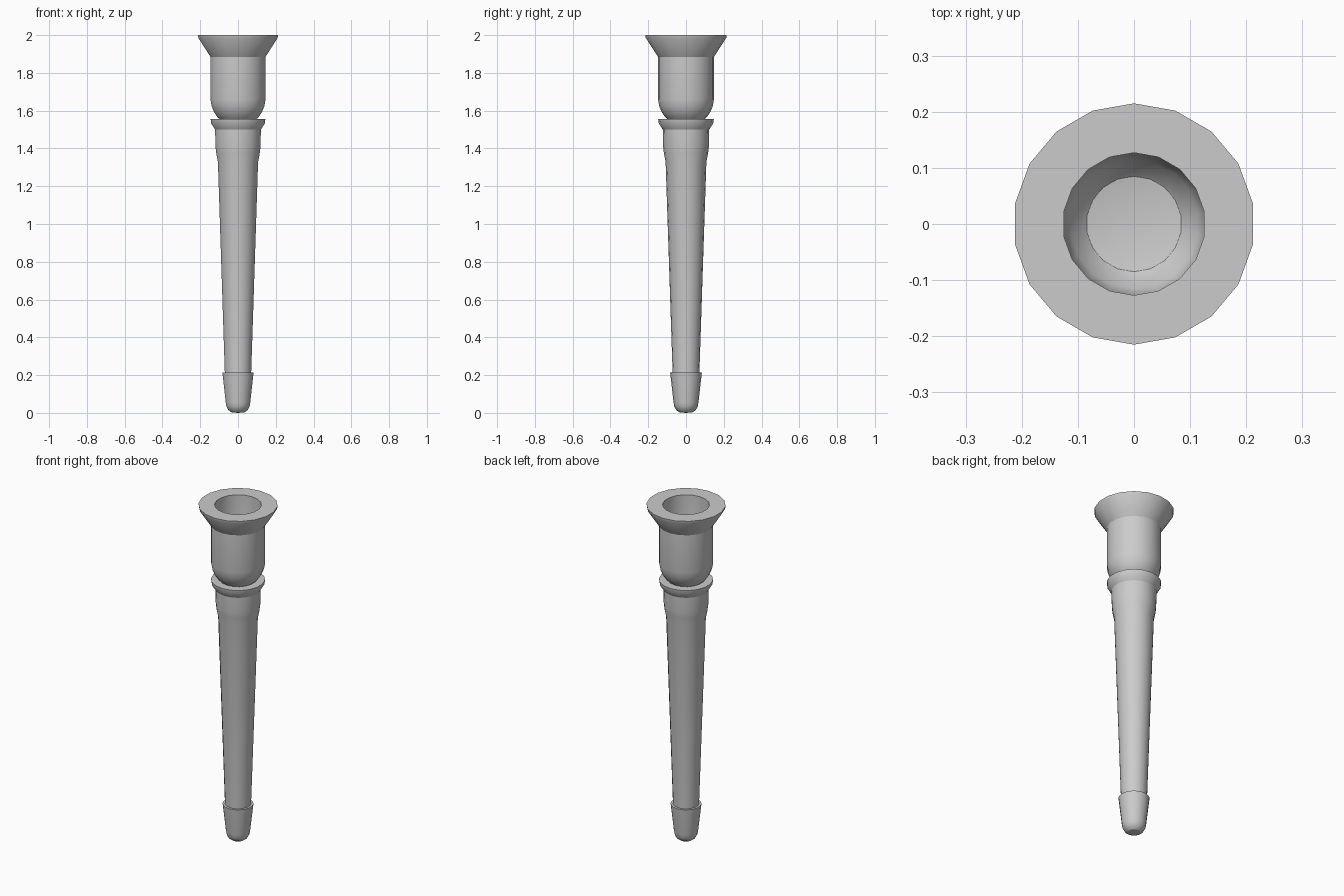
import bpy, bmesh, math

if "Cube" in bpy.data.objects:
    bpy.data.objects.remove(bpy.data.objects["Cube"])

SIDES = 18


def lathe(name, profile, smooth_angle=30):
    """Spin an (r, z) profile around z; zero radius makes a pole."""
    bm = bmesh.new()
    rings = []
    for r, z in profile:
        if r == 0:
            rings.append([bm.verts.new((0, 0, z))] * SIDES)
        else:
            angles = [math.pi / 2 + 2 * math.pi * i / SIDES for i in range(SIDES)]
            rings.append([bm.verts.new((r * math.cos(a), r * math.sin(a), z)) for a in angles])
    for low, high in zip(rings, rings[1:]):
        for i in range(SIDES):
            j = (i + 1) % SIDES
            corners = dict.fromkeys((low[i], low[j], high[j], high[i]))
            bm.faces.new(list(corners))
    bmesh.ops.recalc_face_normals(bm, faces=bm.faces)
    mesh = bpy.data.meshes.new(name)
    bm.to_mesh(mesh)
    bm.free()
    obj = bpy.data.objects.new(name, mesh)
    bpy.context.collection.objects.link(obj)
    bpy.ops.object.select_all(action='DESELECT')
    obj.select_set(True)
    bpy.context.view_layer.objects.active = obj
    bpy.ops.object.shade_smooth_by_angle(angle=math.radians(smooth_angle))
    return obj


# Tapered stem with rounded, stepped tip and flared collar
lathe("stem", [
    (0, 0), (0.035, 0.003), (0.052, 0.015), (0.062, 0.034), (0.066, 0.055),
    (0.084, 0.215), (0.071, 0.215),
    (0.108, 1.33), (0.117, 1.375), (0.121, 1.41), (0.123, 1.50),
    (0.144, 1.532), (0.147, 1.555), (0, 1.555),
])

# Hollow bowl with round base and flared rim
lathe("bowl", [
    (0, 1.545), (0.088, 1.545), (0.112, 1.568), (0.130, 1.595), (0.142, 1.625),
    (0.148, 1.66), (0.148, 1.885), (0.213, 1.985), (0.215, 2.0),
    (0.127, 2.0), (0.127, 1.66), (0.115, 1.62), (0.085, 1.59), (0, 1.575),
])
